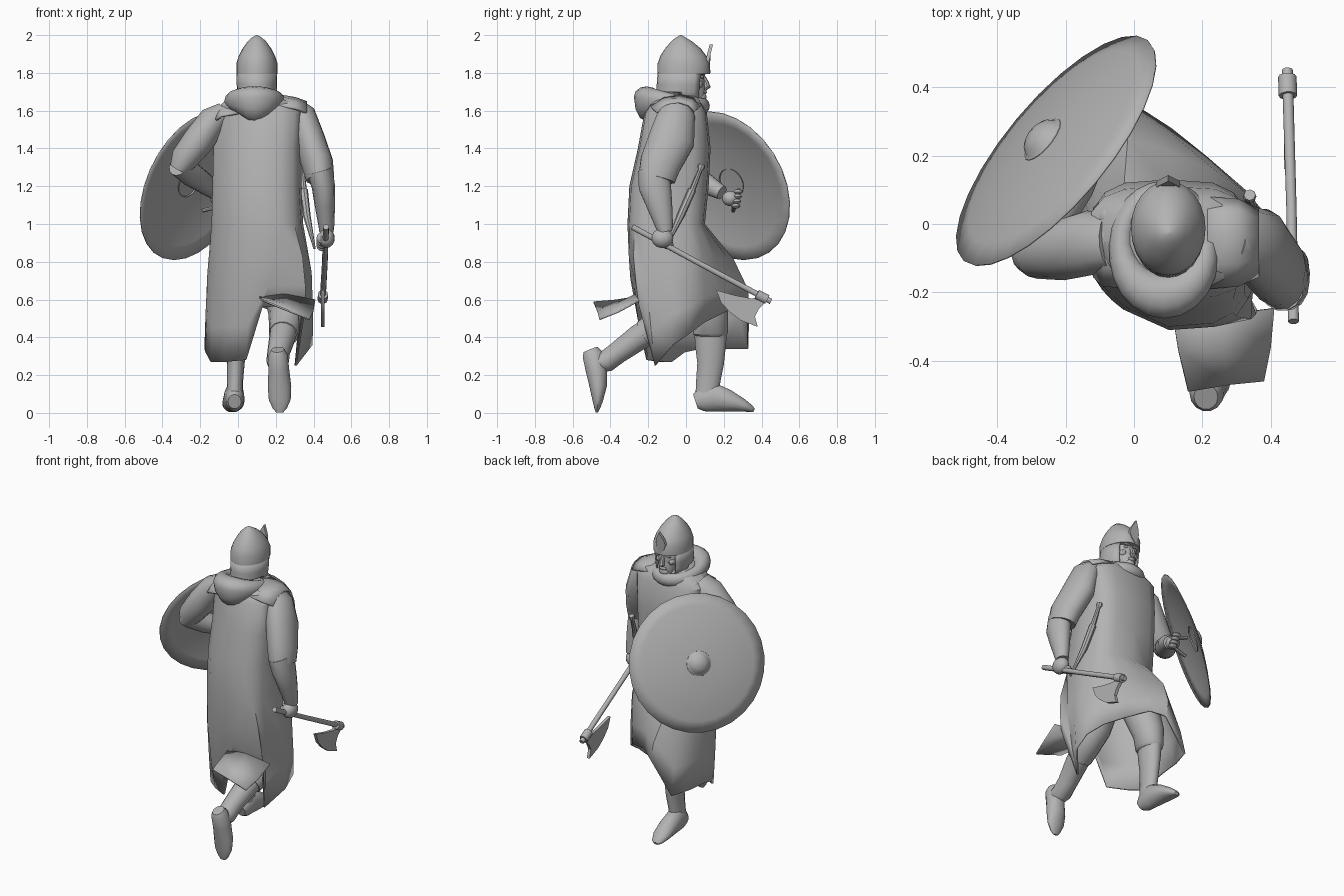
import bpy, bmesh, math
from mathutils import Vector, Matrix

grey = bpy.data.materials.new("stone grey")
grey.diffuse_color = (0.45, 0.45, 0.45, 1)


def finish(name, bm, angle=40, thick=0):
    """Turn a bmesh into a shaded object."""
    bmesh.ops.recalc_face_normals(bm, faces=bm.faces)
    me = bpy.data.meshes.new(name)
    bm.to_mesh(me)
    bm.free()
    ob = bpy.data.objects.new(name, me)
    bpy.context.collection.objects.link(ob)
    me.materials.append(grey)
    bpy.ops.object.select_all(action='DESELECT')
    ob.select_set(True)
    bpy.context.view_layer.objects.active = ob
    bpy.ops.object.shade_smooth_by_angle(angle=math.radians(angle))
    if thick:
        m = ob.modifiers.new("thickness", 'SOLIDIFY')
        m.thickness = thick
    return ob


def loft(name, rings, caps=(True, True), closed=True, angle=40, thick=0):
    """Skin a list of equally long point rings."""
    bm = bmesh.new()
    vr = [[bm.verts.new(p) for p in r] for r in rings]
    n = len(vr[0])
    for a, b in zip(vr, vr[1:]):
        for i in range(n if closed else n - 1):
            j = (i + 1) % n
            bm.faces.new((a[i], a[j], b[j], b[i]))
    for use, r in zip(caps, (vr[0], vr[-1])):
        if use:
            bm.faces.new(r)
    return finish(name, bm, angle, thick)


def tube(name, pts, ref=(1, 0, 0), n=14, floor=None, angle=40):
    """Limb along points (x, y, z, side radius, depth radius)."""
    c = [Vector(p[:3]) for p in pts]
    rings = []
    for i, p in enumerate(pts):
        t = (c[min(i + 1, len(c) - 1)] - c[max(i - 1, 0)]).normalized()
        u = Vector(ref)
        u = (u - t * u.dot(t)).normalized()
        v = t.cross(u)
        ring = []
        for k in range(n):
            a = math.tau * k / n
            q = c[i] + u * p[3] * math.cos(a) + v * p[-1] * math.sin(a)
            if floor is not None:
                q.z = max(q.z, floor)
            ring.append(q)
        rings.append(ring)
    return loft(name, rings, angle=angle)


def ball(name, loc, size, seg=16):
    bm = bmesh.new()
    bmesh.ops.create_uvsphere(bm, u_segments=seg, v_segments=seg // 2 + 2, radius=1,
                              matrix=Matrix.Translation(loc) @ Matrix.Diagonal((*size, 1)))
    return finish(name, bm)


def oval(z, x0, x1, y0, y1, n=16, e=1.0):
    """Horizontal oval; e below 1 makes it boxier."""
    out = []
    for k in range(n):
        c, s = math.cos(math.tau * k / n), math.sin(math.tau * k / n)
        out.append(Vector(((x0 + x1) / 2 + (x1 - x0) / 2 * math.copysign(abs(c) ** e, c),
                           (y0 + y1) / 2 + (y1 - y0) / 2 * math.copysign(abs(s) ** e, s), z)))
    return out


def plate(name, outline, x, thick):
    """Flat shape in the y-z plane, centred on x."""
    return loft(name, [[Vector((x + s * thick / 2, y, z)) for y, z in outline] for s in (-1, 1)], angle=30)


# robe: boxy torso, turned slightly, flowing into a ragged windblown hem
body = [oval(*r, e=0.62) for r in ((1.69, .03, .17, -.13, .05), (1.65, -.07, .29, -.18, .08),
        (1.59, -.135, .345, -.22, .11), (1.4, -.13, .335, -.255, .13),
        (1.2, -.135, .335, -.30, .12), (1.0, -.14, .345, -.31, .10))]
for ring in body[2:]:
    for p in ring:
        if p.y < -.12:
            p.y += max(0, .08 - p.x) * .45
hem = [(.395, -.07, .36), (.39, .02, .42), (.32, .10, .48), (.21, .20, .53),
       (.11, .28, .57), (.025, .335, .54), (-.125, .33, .34), (-.165, .20, .34),
       (-.178, .08, .34), (-.172, -.01, .32), (-.145, -.08, .27), (-.07, -.14, .27),
       (.04, -.21, .28), (.13, -.25, .56), (.36, -.25, .57), (.31, -.165, .25)]
for f, bulge in ((.4, .025), (.75, .015)):
    ring = []
    for k, (p, h) in enumerate(zip(body[5], hem)):
        q = p.lerp(Vector(h), f)
        d = (q - Vector((.1, -.08, q.z))).normalized()
        q += d * bulge * (1 if q.x > -.1 else .3)
        q.y += {4: .015, 5: .04, 6: .025}.get(k, 0)
        ring.append(q)
    body.append(ring)
body.append([Vector(h) for h in hem])
loft("robe", body, caps=(True, False), angle=35, thick=.012)

# lifted back flap over the trailing leg
loft("robe_back_flap", [[Vector(p) for p in r] for r in (
    ((.11, -.25, .62), (.25, -.27, .63), (.41, -.25, .60)),
    ((.13, -.37, .60), (.26, -.37, .58), (.40, -.36, .54)),
    ((.16, -.49, .59), (.28, -.47, .54), (.38, -.46, .50)))],
    caps=(False, False), closed=False, thick=.01)

# shoulder caps of the sleeveless tabard
for nm, s, x, lift, tip in (("left", -1, -.09, -.02, .03), ("right", 1, .305, .02, .06)):
    loft(nm + "_tabard_shoulder", [[Vector((x + s * dx, -.05 + y * w, z + lift + dz)) for y, dz in
         ((-.14, -.045), (-.07, 0), (.02, .012), (.09, -.005), (.13, -.04))]
         for dx, z, w in ((-.09, 1.655, 1), (0, 1.64, .95), (tip, 1.618, .75))],
         caps=(False, False), closed=False, thick=.012)

# hood rolled around the neck, drooping to a point at the back
hood = []
for k in range(24):
    a = math.tau * k / 24
    d = Vector((math.cos(a), math.sin(a), 0))
    back = max(0, -d.y)
    c = Vector((.088 + .125 * d.x, -.06 + .15 * d.y, 1.645 + .03 * back - .02 * max(0, d.y)))
    r = .036 + .03 * back ** 1.5
    up, down = .042 + .012 * back, .042 + .03 * back + .06 * back ** 4
    hood.append([c + d * r * math.cos(b) + Vector((0, 0, (up if math.sin(b) > 0 else down) * math.sin(b)))
                 for b in (math.tau * j / 12 for j in range(12))])
hood.append(hood[0])
loft("hood", hood, caps=(False, False))
ball("cloak_brooch", (-.075, .02, 1.60), (.03, .03, .03), 14)

# head and face
tube("neck", [(.1, -.04, 1.58, .075), (.1, -.01, 1.76, .075)])
ball("head", (.1, .0, 1.755), (.082, .10, .115))
tube("jaw", [(.1, .03, 1.76, .068, .06), (.1, .045, 1.70, .06, .06), (.1, .06, 1.65, .038, .04)])
ball("chin_beard", (.1, .082, 1.672), (.034, .026, .03), 10)
ball("lips", (.1, .097, 1.698), (.026, .014, .012), 8)
tube("nose", [(.1, .085, 1.79, .011), (.1, .106, 1.75, .014), (.1, .112, 1.728, .019), (.1, .098, 1.715, .012)], n=8)
for nm, s in (("left", -1), ("right", 1)):
    ball(nm + "_eye", (.1 + s * .032, .083, 1.778), (.016, .012, .010), 8)
    ball(nm + "_cheek", (.1 + s * .042, .066, 1.74), (.025, .025, .022), 8)
    ball(nm + "_brow", (.1 + s * .033, .092, 1.797), (.03, .014, .009), 8)

# helmet with neck guard and pointed brow crest
helm = [oval(z, .1 - r, .1 + r, y0, y1, 24) for z, r, y0, y1 in (
    (1.795, .109, -.152, .126), (1.85, .109, -.15, .126), (1.89, .096, -.136, .108),
    (1.93, .075, -.110, .077), (1.965, .050, -.080, .035), (1.985, .029, -.057, .002), (2.0, .004, -.031, -.023))]
loft("helmet", helm)
guard = []
for z, r, y0, y1 in ((1.81, .108, -.15, .118), (1.74, .107, -.155, .112), (1.70, .105, -.157, .108), (1.645, .09, -.13, .10)):
    o = oval(z, .1 - r, .1 + r, y0, y1, 24)
    guard.append([o[k % 24] + Vector((0, 0, .05 if z < 1.66 and 13 <= k <= 23 else 0)) for k in range(9, 28)])
loft("helmet_neck_guard", guard, caps=(False, False), closed=False, thick=.008)
loft("helmet_crest", [[Vector((.1 + x, y + dy, z)) for x, y, z in
     ((0, .122, 1.80), (.024, .119, 1.83), (.035, .115, 1.865), (.026, .122, 1.90), (0, .135, 1.95),
      (-.026, .122, 1.90), (-.035, .115, 1.865), (-.024, .119, 1.83))] for dy in (-.01, .008)], angle=30)

# right arm, hanging back and holding the axe
tube("right_sleeve", [(.29, -.04, 1.63, .05, .07), (.335, -.05, 1.58, .075, .10), (.375, -.075, 1.45, .085, .125),
     (.42, -.135, 1.32, .085, .112), (.435, -.155, 1.24, .075, .10)])
tube("right_bracer", [(.43, -.175, 1.285, .07, .08), (.452, -.165, 1.2, .062, .088), (.46, -.14, 1.1, .054, .07),
     (.468, -.115, .99, .042, .048), (.468, -.11, .96, .038, .04)])
ball("right_fist", (.468, -.125, .925), (.044, .058, .052))
for k in range(4):
    ball("right_finger_%d" % k, (.445, -.155 + k * .025, .925 - k * .013), (.03, .014, .03), 8)

# left arm, bent forward to carry the shield
tube("left_sleeve", [(-.07, -.05, 1.60, .08, .05), (-.13, -.055, 1.55, .095, .08), (-.21, -.075, 1.44, .09, .085),
     (-.285, -.085, 1.345, .075, .075), (-.315, -.08, 1.29, .06, .05)], ref=(0, 1, 0))
tube("left_bracer", [(-.31, -.08, 1.315, .065), (-.25, .0, 1.265, .065), (-.17, .11, 1.21, .055), (-.12, .19, 1.165, .038)], ref=(0, 0, 1))
ball("left_fist", (-.105, .235, 1.135), (.042, .045, .04))
for k in range(4):
    ball("left_finger_%d" % k, (-.10 + k * .006, .275 - k * .004, 1.17 - k * .025), (.03, .025, .014), 8)

# round shield with dome and boss
def shield_part(name, profile, n, thick=0):
    frame = Matrix.Translation((-.229, .215, 1.203)) @ Vector((-.72, .6, .35)).to_track_quat('Z', 'Y').to_matrix().to_4x4()
    rings = [[frame @ Vector((r * math.cos(math.tau * k / n), r * math.sin(math.tau * k / n), z))
              for k in range(n)] for r, z in profile]
    return loft(name, rings, caps=(False, True), thick=thick)


shield_part("shield", [(.42, 0), (.35, .017), (.27, .034), (.175, .046), (.08, .053), (.02, .055)], 28, .006)
shield_part("shield_boss", [(.08, .04), (.076, .055), (.066, .06), (.056, .076), (.035, .088), (.01, .094)], 18)
tube("shield_grip", [(-.18, .28, 1.18, .011), (-.10, .265, 1.15, .011), (-.11, .255, 1.09, .011), (-.19, .25, 1.07, .011)], n=8)

# axe
tube("axe_handle", [(.466, -.285, .985, .016), (.46, .05, .803, .015), (.448, .45, .59, .016)], n=10)
tube("axe_socket", [(.45, .375, .628, .027), (.448, .43, .60, .027)], n=10)
plate("axe_blade", [(.41, .62), (.35, .605), (.26, .622), (.16, .65), (.185, .585), (.23, .535), (.29, .49),
      (.38, .455), (.365, .51), (.385, .55), (.425, .59)], .449, .02)

# sheathed long knife at the right hip
tube("knife_handle", [(.338, .085, 1.315, .017), (.338, .08, 1.30, .02), (.34, .075, 1.285, .012), (.35, .03, 1.17, .016)], n=8)
tube("knife_sheath", [(.348, .032, 1.18, .022), (.365, -.03, 1.04, .02), (.405, -.11, .87, .006)], n=8)

# planted left leg
tube("left_trouser", [(.05, -.03, .95, .12), (.02, .08, .70, .115), (-.01, .125, .52, .09, .10),
     (-.012, .13, .42, .075, .095), (-.012, .13, .405, .06, .08)])
tube("left_boot_shaft", [(-.012, .13, .46, .06, .09), (-.012, .13, .36, .056, .084), (-.012, .13, .26, .047, .072),
     (-.015, .118, .17, .042, .066), (-.018, .11, .08, .045, .062)])
tube("left_boot_foot", [(-.018, .05, .06, .035, .04), (-.018, .08, .07, .047, .065), (-.02, .14, .085, .054, .08),
     (-.023, .22, .065, .058, .06), (-.028, .30, .04, .054, .035), (-.03, .345, .02, .036, .02),
     (-.03, .36, .012, .015, .01)], floor=.005)

# trailing right leg with the sole turned back
tube("right_trouser", [(.2, -.04, .95, .13), (.24, -.03, .70, .12), (.26, -.06, .53, .10),
     (.25, -.16, .45, .085), (.24, -.22, .415, .078)])
tube("right_boot_shaft", [(.245, -.17, .445, .075), (.235, -.25, .40, .07), (.215, -.36, .32, .06),
     (.21, -.42, .275, .06), (.21, -.48, .26, .05)])
tube("right_boot_foot", [(.21, -.505, .335, .035, .04), (.212, -.495, .31, .05, .055), (.216, -.475, .23, .055, .058),
     (.22, -.465, .14, .062, .047), (.221, -.467, .07, .058, .03), (.221, -.47, .025, .038, .016),
     (.22, -.472, .002, .018, .006)], floor=0)
